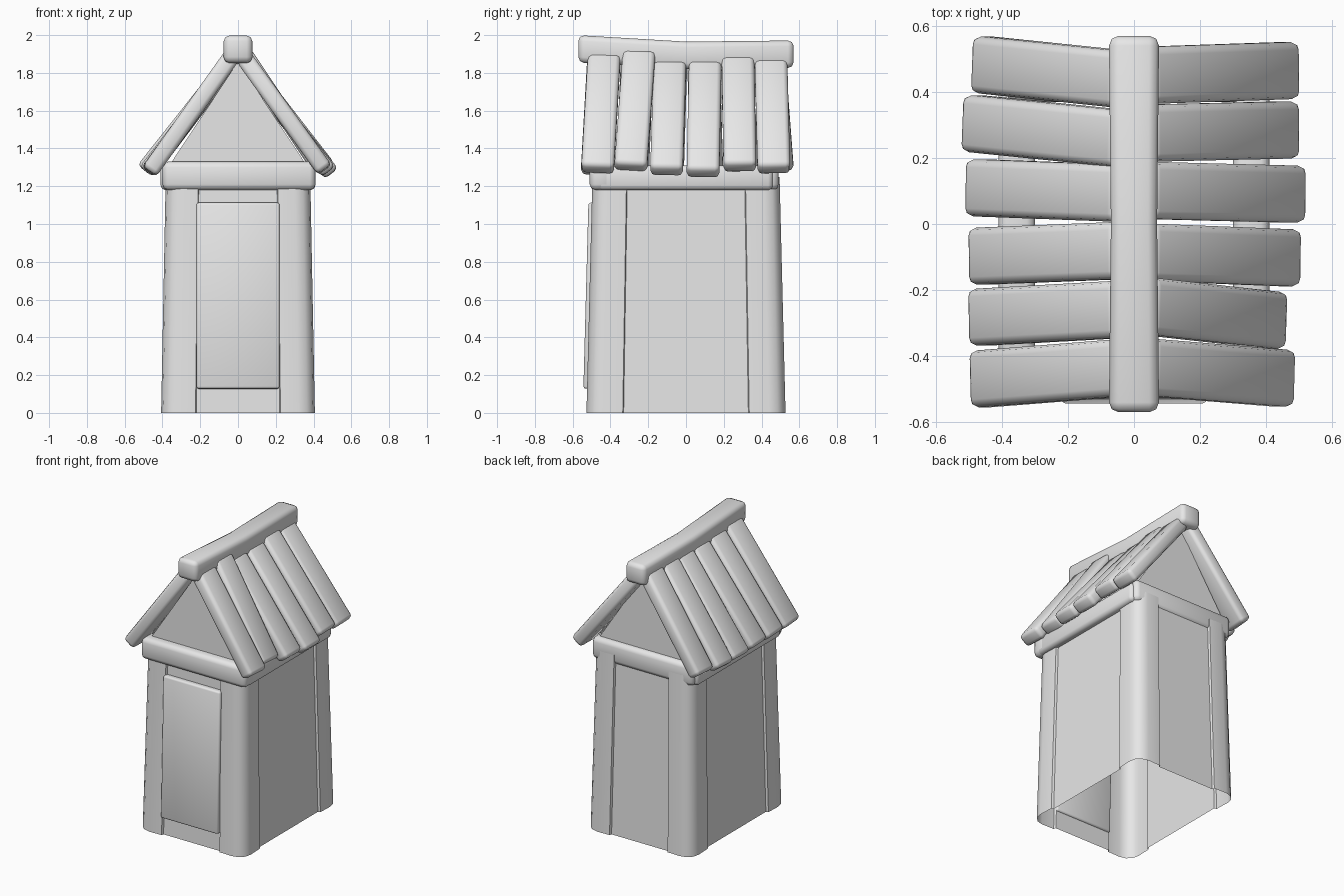
import bpy, bmesh, math
from mathutils import Matrix, Vector

cube = bpy.data.objects.get("Cube")
if cube:
    bpy.data.objects.remove(cube, do_unlink=True)

COLOR = (0.8, 0.8, 0.8, 1)
grey = bpy.data.materials.new("pale_grey")
grey.use_nodes = True
grey.diffuse_color = COLOR
grey.node_tree.nodes["Principled BSDF"].inputs["Base Color"].default_value = COLOR


def finish(name, bm, angle=60):
    mesh = bpy.data.meshes.new(name)
    bm.to_mesh(mesh)
    bm.free()
    mesh.materials.append(grey)
    obj = bpy.data.objects.new(name, mesh)
    bpy.context.collection.objects.link(obj)
    bpy.ops.object.select_all(action='DESELECT')
    obj.select_set(True)
    bpy.context.view_layer.objects.active = obj
    bpy.ops.object.shade_smooth_by_angle(angle=math.radians(angle))
    return obj


def rounded_box(size, bevel):
    bm = bmesh.new()
    bmesh.ops.create_cube(bm, size=1)
    bmesh.ops.scale(bm, vec=size, verts=bm.verts)
    bmesh.ops.bevel(bm, geom=bm.edges[:], offset=bevel, segments=2,
                    profile=0.5, affect='EDGES')
    return bm


def beam(name, center, size, bevel=0.025):
    bm = rounded_box(size, bevel)
    bmesh.ops.translate(bm, vec=center, verts=bm.verts)
    return finish(name, bm)


def plank(name, top, bottom, width, thick=0.09):
    a, b = Vector(top), Vector(bottom)
    along = (b - a).normalized()
    normal = along.cross(Vector((0, 1, 0))).normalized()
    side = normal.cross(along)
    bm = rounded_box(((b - a).length, width, thick), 0.024)
    frame = Matrix((along, side, normal)).transposed().to_4x4()
    bm.transform(Matrix.Translation((a + b) / 2) @ frame)
    return finish(name, bm)


# Hollow tapered walls, corner posts standing slightly proud
quarter = [(0.387, 0.33), (0.403, 0.335), (0.407, 0.44), (0.397, 0.485),
           (0.365, 0.515), (0.32, 0.527), (0.225, 0.524), (0.22, 0.508)]
outline = []
for sx, sy in ((1, 1), (-1, 1), (-1, -1), (1, -1)):
    pts = [(x * sx, y * sy) for x, y in quarter]
    outline += pts if sx * sy > 0 else pts[::-1]
bm = bmesh.new()
rings = [[bm.verts.new((x * s, y * s, z)) for x, y in outline]
         for z, s in ((0, 1), (1.25, 0.94))]
for i in range(len(outline)):
    j = (i + 1) % len(outline)
    bm.faces.new((rings[0][i], rings[0][j], rings[1][j], rings[1][i]))
finish("walls", bm)

# Door panel leaning with the front wall
bm = rounded_box((0.44, 0.05, 0.985), 0.012)
bm.transform(Matrix.Translation((0, -0.505, 0.62)) @ Matrix.Rotation(-0.027, 4, 'X'))
finish("door", bm)

# Ring of beams at the eaves
beam("front_beam", (0.005, -0.45, 1.255), (0.81, 0.12, 0.15), 0.03)
beam("back_beam", (0, 0.43, 1.255), (0.78, 0.12, 0.15), 0.03)
for side, sx in (("left", 1), ("right", -1)):
    beam(side + "_beam", (sx * 0.355, -0.005, 1.245), (0.11, 0.93, 0.13))

# Gable panels
for name, y in (("front_gable", -0.45), ("back_gable", 0.45)):
    bm = bmesh.new()
    tri = [bm.verts.new(p) for p in ((-0.39, y, 1.27), (0.39, y, 1.27), (0, y, 1.86))]
    bm.faces.new(tri if y < 0 else tri[::-1])
    finish(name, bm)

# Roof planks: outer reach, y at eave, y at ridge, top height, bottom height
left_planks = [(0.495, -0.468, -0.433, 1.91, 1.26), (0.47, -0.293, -0.248, 1.93, 1.27),
               (0.515, -0.103, -0.085, 1.87, 1.25), (0.53, 0.09, 0.102, 1.87, 1.24),
               (0.51, 0.285, 0.275, 1.895, 1.27), (0.51, 0.465, 0.45, 1.88, 1.26)]
right_planks = [(0.505, -0.47, -0.435, 1.92, 1.25), (0.51, -0.283, -0.258, 1.9, 1.25),
                (0.51, -0.098, -0.08, 1.89, 1.25), (0.52, 0.11, 0.093, 1.89, 1.25),
                (0.53, 0.305, 0.258, 1.9, 1.26), (0.5, 0.483, 0.438, 1.91, 1.27)]
for side, sx, planks in (("left", 1, left_planks), ("right", -1, right_planks)):
    for n, (reach, y_out, y_in, top, low) in enumerate(planks, 1):
        plank(f"{side}_roof_plank_{n}", (sx * 0.03, y_in, top - 0.027),
              (sx * (reach - 0.036), y_out, low + 0.027), 0.173)

# Sagging ridge beam
bm = rounded_box((0.152, 1.14, 0.145), 0.03)
bmesh.ops.bisect_plane(bm, geom=bm.verts[:] + bm.edges[:] + bm.faces[:],
                       plane_co=(0, 0, 0), plane_no=(0, 1, 0))
for v in bm.verts:
    t = v.co.y / 0.57
    v.co.x *= 0.92 + 0.08 * abs(t)
    v.co.z += 1.893 + (-0.034 * t if t < 0 else 0.006 * t)
finish("ridge_beam", bm)
